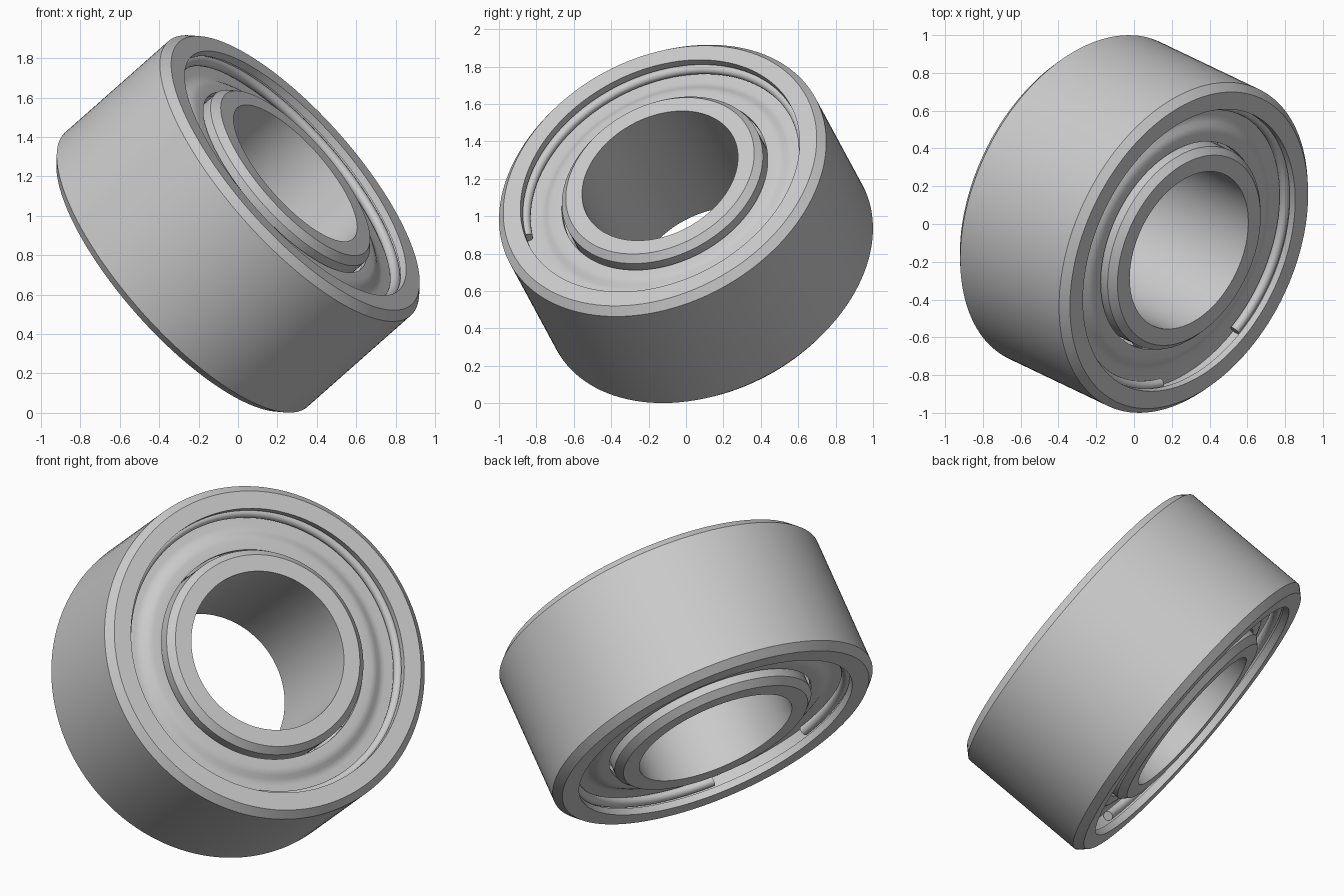
import bpy, bmesh
from math import radians, cos, sin, pi
from mathutils import Matrix, Vector

cube = bpy.data.objects.get("Cube")
if cube:
    bpy.data.objects.remove(cube)

steel = bpy.data.materials.new("grey_steel")
steel.use_nodes = True
steel.diffuse_color = (0.6, 0.6, 0.6, 1)
steel.node_tree.nodes["Principled BSDF"].inputs["Base Color"].default_value = (0.6, 0.6, 0.6, 1)

# Tilted frame: local z is the bearing axis, local x points at the snap ring gap
axis = Vector((0.706, -0.337, 0.624)).normalized()
gap = Vector((0.13, -0.75, -0.54))
gap = (gap - axis * gap.dot(axis)).normalized()
side = axis.cross(gap)
FRAME = Matrix.Translation((0, 0, 0.959)) @ Matrix((gap, side, axis)).transposed().to_4x4()


def finish(bm, name, angle=30):
    """Turn a bmesh into a tilted, shaded object."""
    bmesh.ops.recalc_face_normals(bm, faces=bm.faces[:])
    mesh = bpy.data.meshes.new(name)
    bm.to_mesh(mesh)
    bm.free()
    mesh.materials.append(steel)
    obj = bpy.data.objects.new(name, mesh)
    bpy.context.collection.objects.link(obj)
    obj.matrix_world = FRAME
    bpy.ops.object.select_all(action='DESELECT')
    obj.select_set(True)
    bpy.context.view_layer.objects.active = obj
    bpy.ops.object.shade_smooth_by_angle(angle=radians(angle))
    return obj


def lathe(name, profile, start=0.0, sweep=360.0, steps=128):
    """Revolve a closed (radius, height) profile about the axis."""
    bm = bmesh.new()
    turn = Matrix.Rotation(radians(start), 3, 'Z')
    verts = [bm.verts.new(turn @ Vector((r, 0, h))) for r, h in profile]
    edges = [bm.edges.new((v, verts[i - 1])) for i, v in enumerate(verts)]
    bmesh.ops.spin(bm, geom=verts + edges, cent=(0, 0, 0), axis=(0, 0, 1),
                   angle=radians(sweep), steps=steps)
    bmesh.ops.remove_doubles(bm, verts=bm.verts[:], dist=0.0005)
    # Cap the ends of an open sweep
    border = [e for e in bm.edges if e.is_boundary]
    if border:
        bmesh.ops.holes_fill(bm, edges=border, sides=0)
    return finish(bm, name)


def symmetric(half):
    """Mirror a half profile, listed from the top down to height zero."""
    return half + [(r, -h) for r, h in reversed(half) if h > 0]


# Outer ring: chamfered rim, snap ring groove, shield shoulder and ball race
lathe("outer_ring", symmetric([
    (0.929, 0.371), (0.89, 0.413), (0.793, 0.413), (0.793, 0.372), (0.82, 0.368),
    (0.82, 0.27), (0.76, 0.27), (0.76, 0.12), (0.81, 0.08), (0.83, 0)]))

# Inner ring: plain bore, chamfered outside edge and ball race
lathe("inner_ring", symmetric([
    (0.443, 0.413), (0.535, 0.413), (0.571, 0.376), (0.571, 0.1),
    (0.56, 0.06), (0.55, 0)]))

# Pressed shield and split wire snap ring on each face
shield_top = [(0.82, 0.305), (0.725, 0.305), (0.705, 0.308), (0.69, 0.315),
              (0.67, 0.327), (0.655, 0.334), (0.635, 0.338), (0.585, 0.338)]
shield = shield_top + [(r, h - 0.03) for r, h in reversed(shield_top)]
wire = [(0.79 + 0.027 * cos(i * pi / 8), 0.337 + 0.027 * sin(i * pi / 8)) for i in range(16)]
for label, s in (("front", 1), ("back", -1)):
    lathe(label + "_shield", [(r, s * h) for r, h in shield])
    lathe(label + "_snap_ring", [(r, s * h) for r, h in wire], start=21, sweep=318)

# Balls running between the rings
bm = bmesh.new()
for i in range(9):
    place = Matrix.Rotation(2 * pi * i / 9, 4, 'Z') @ Matrix.Translation((0.69, 0, 0))
    bmesh.ops.create_uvsphere(bm, u_segments=24, v_segments=12, radius=0.13, matrix=place)
finish(bm, "balls", 60)
